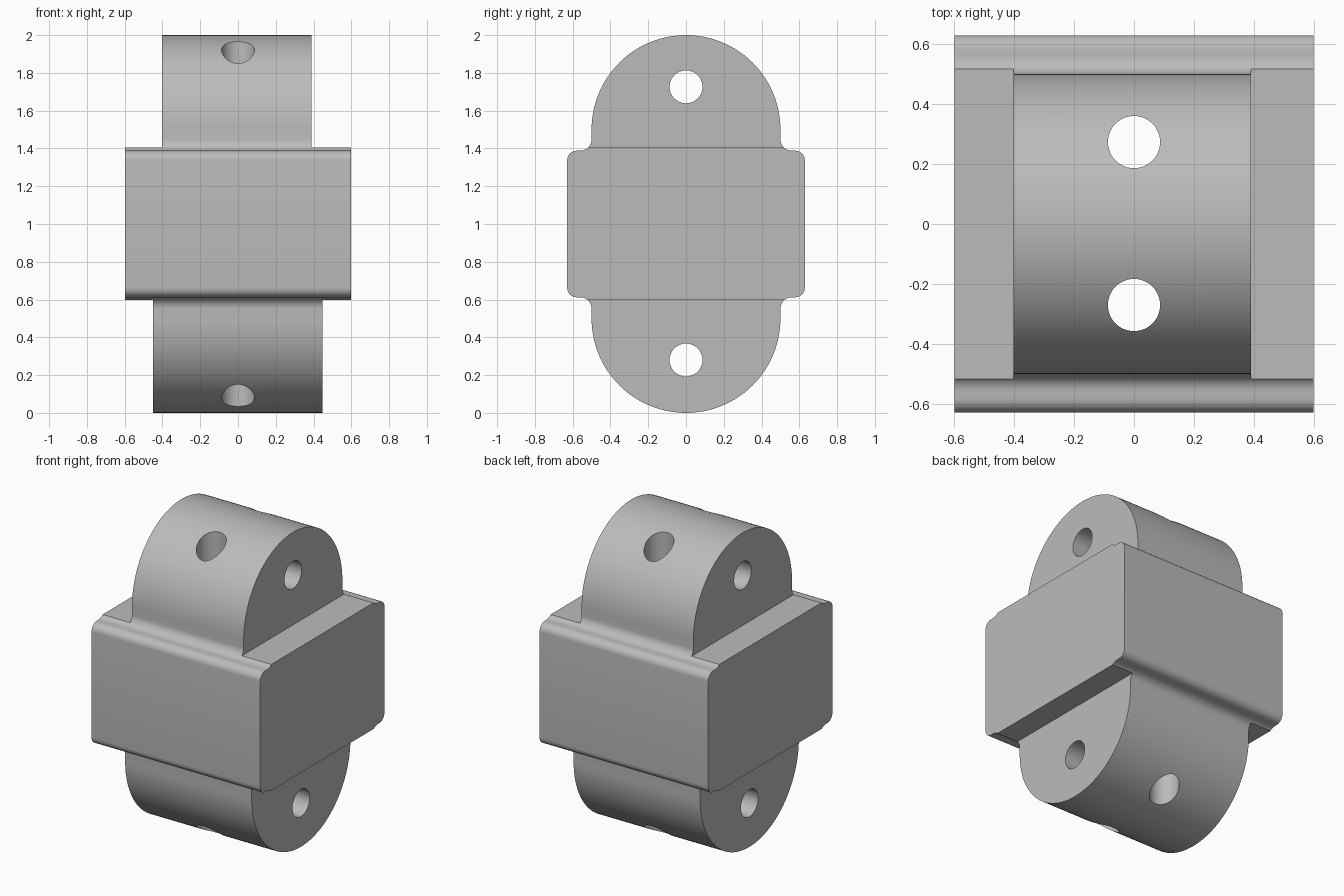
import bpy, bmesh, math
from mathutils import Matrix, Vector

cube = bpy.data.objects.get("Cube")
if cube:
    bpy.data.objects.remove(cube, do_unlink=True)

# One plain grey material
grey = bpy.data.materials.new("light grey")
grey.use_nodes = True
COLOUR = (0.5, 0.5, 0.5, 1)
grey.diffuse_color = COLOUR
grey.node_tree.nodes["Principled BSDF"].inputs["Base Color"].default_value = COLOUR


def add_object(name, bm):
    bmesh.ops.recalc_face_normals(bm, faces=bm.faces)
    mesh = bpy.data.meshes.new(name)
    bm.to_mesh(mesh)
    bm.free()
    mesh.materials.append(grey)
    obj = bpy.data.objects.new(name, mesh)
    bpy.context.collection.objects.link(obj)
    return obj


def arc(cy, cz, r, start, end, steps):
    angles = [math.radians(start + (end - start) * i / steps) for i in range(steps + 1)]
    return [(cy + r * math.cos(a), cz + r * math.sin(a)) for a in angles]


def box(name, lo, hi):
    lo, hi = Vector(lo), Vector(hi)
    bm = bmesh.new()
    bmesh.ops.create_cube(bm, size=1)
    bmesh.ops.scale(bm, vec=hi - lo, verts=bm.verts)
    bmesh.ops.translate(bm, vec=(lo + hi) / 2, verts=bm.verts)
    return add_object(name, bm)


def rod(name, centre, axis, radius):
    bm = bmesh.new()
    turn = Matrix.Rotation(math.pi / 2, 4, "Y") if axis == "X" else Matrix()
    bmesh.ops.create_cone(bm, cap_ends=True, segments=48, radius1=radius, radius2=radius,
                          depth=4, matrix=Matrix.Translation(centre) @ turn)
    return add_object(name, bm)


# Side outline: rounded block corner, concave fillet, round lug; mirrored four ways
STEP = 0.388                                   # block shoulder above mid height
quarter = (arc(0.579, STEP - 0.05, 0.05, 0, 90, 8)
           + arc(0.56, STEP + 0.06, 0.06, 270, 180, 8)
           + arc(0, 0.5, 0.5, 0, 90, 32))
half = quarter + [(-y, z) for y, z in reversed(quarter[:-1])]
outline = half + [(y, -z) for y, z in reversed(half)]

bm = bmesh.new()
face = bm.faces.new([bm.verts.new((-0.598, y, z + 1)) for y, z in outline])
swept = bmesh.ops.extrude_face_region(bm, geom=[face])["geom"]
bmesh.ops.translate(bm, vec=(1.196, 0, 0),
                    verts=[v for v in swept if isinstance(v, bmesh.types.BMVert)])
body = add_object("coupling_body", bm)

# Cutters: narrow both lugs, then drill the cross and vertical holes
TOP, BOTTOM = 1.406, 0.597
cutters = [
    box("upper_left_cut", (0.39, -2, TOP), (2, 2, 3)),
    box("upper_right_cut", (-2, -2, TOP), (-0.402, 2, 3)),
    box("lower_left_cut", (0.447, -2, -1), (2, 2, BOTTOM)),
    box("lower_right_cut", (-2, -2, -1), (-0.45, 2, BOTTOM)),
    rod("upper_pin_cut", (0, 0, 1.726), "X", 0.087),
    rod("lower_pin_cut", (0, 0, 0.28), "X", 0.087),
    rod("back_bolt_cut", (0, 0.273, 1), "Z", 0.087),
    rod("front_bolt_cut", (0, -0.27, 1), "Z", 0.087),
]
bpy.context.view_layer.objects.active = body
for cutter in cutters:
    cutter.hide_render = True
    mod = body.modifiers.new(cutter.name, "BOOLEAN")
    mod.operation, mod.solver, mod.object = "DIFFERENCE", "EXACT", cutter
    bpy.ops.object.modifier_apply(modifier=mod.name)
    bpy.data.objects.remove(cutter, do_unlink=True)

# Smooth curves with crisp edges
for obj in bpy.context.selected_objects:
    obj.select_set(False)
body.select_set(True)
bpy.ops.object.shade_smooth_by_angle(angle=math.radians(30))
